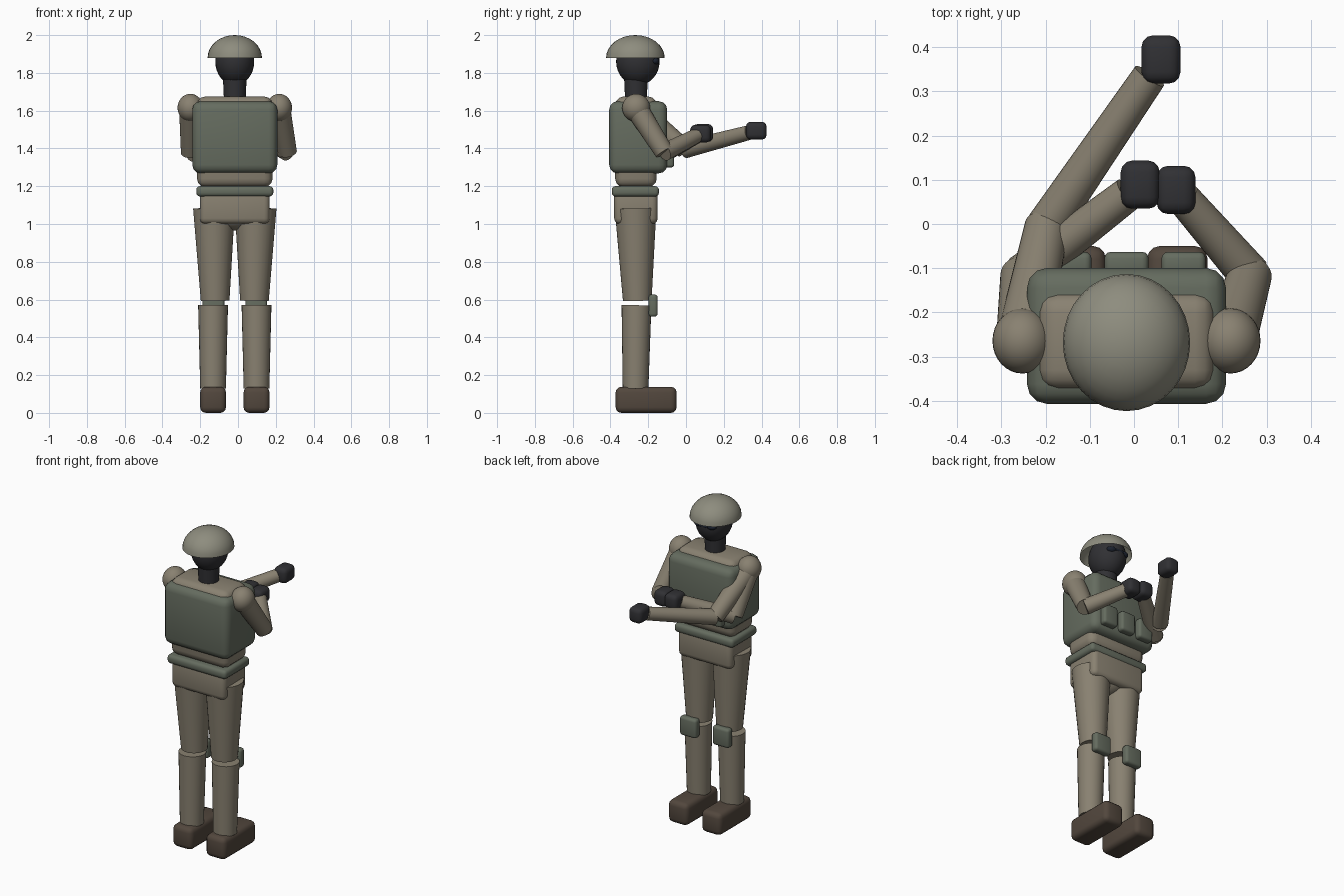
import bpy
import bmesh
from math import radians
from mathutils import Matrix, Vector

if "Cube" in bpy.data.objects:
    bpy.data.objects.remove(bpy.data.objects["Cube"], do_unlink=True)

MID_X, MID_Y = -0.017, -0.265


def material(name, r, g, b):
    mat = bpy.data.materials.new(name)
    mat.use_nodes = True
    mat.diffuse_color = (r, g, b, 1)
    shader = mat.node_tree.nodes["Principled BSDF"]
    shader.inputs["Base Color"].default_value = (r, g, b, 1)
    shader.inputs["Roughness"].default_value = 0.8
    return mat


CLOTH = material("tan cloth", 0.25, 0.22, 0.165)
GREEN = material("green webbing", 0.13, 0.15, 0.115)
DARK = material("dark knit", 0.03, 0.03, 0.034)
LEATHER = material("brown leather", 0.085, 0.063, 0.047)
SHELL = material("helmet paint", 0.27, 0.265, 0.21)
GLASS = material("dark glass", 0.012, 0.017, 0.03)


def finish(name, bm, mat):
    mesh = bpy.data.meshes.new(name)
    bmesh.ops.recalc_face_normals(bm, faces=bm.faces)
    bm.to_mesh(mesh)
    bm.free()
    mesh.materials.append(mat)
    obj = bpy.data.objects.new(name, mesh)
    bpy.context.collection.objects.link(obj)
    bpy.ops.object.select_all(action="DESELECT")
    obj.select_set(True)
    bpy.context.view_layer.objects.active = obj
    bpy.ops.object.shade_smooth_by_angle(angle=radians(40))
    return obj


def box(name, centre, size, bevel, mat):
    """Rounded box."""
    bm = bmesh.new()
    bmesh.ops.create_cube(bm, size=1)
    bmesh.ops.scale(bm, vec=size, verts=bm.verts)
    bmesh.ops.bevel(bm, geom=bm.edges[:], offset=bevel, segments=3,
                    profile=0.5, affect="EDGES")
    obj = finish(name, bm, mat)
    obj.location = centre
    return obj


def ball(name, centre, radii, mat, dome=False):
    """Ellipsoid, or only its open upper half."""
    bm = bmesh.new()
    bmesh.ops.create_uvsphere(bm, u_segments=32, v_segments=16, radius=1)
    if dome:
        low = [v for v in bm.verts if v.co.z < -0.01]
        bmesh.ops.delete(bm, geom=low, context="VERTS")
    bmesh.ops.scale(bm, vec=radii, verts=bm.verts)
    obj = finish(name, bm, mat)
    obj.location = centre
    return obj


def limb(name, start, end, r_start, r_end, mat):
    """Tapered cylinder between two points."""
    start, end = Vector(start), Vector(end)
    axis = end - start
    turn = axis.to_track_quat("Z", "Y").to_matrix().to_4x4()
    bm = bmesh.new()
    bmesh.ops.create_cone(bm, cap_ends=True, segments=28, radius1=r_start,
                          radius2=r_end, depth=axis.length)
    bmesh.ops.transform(bm, matrix=turn, verts=bm.verts)
    obj = finish(name, bm, mat)
    obj.location = (start + end) / 2
    return obj


# Head and helmet
ball("head", (MID_X, -0.255, 1.86), (0.103, 0.115, 0.125), DARK)
ball("helmet", (MID_X, -0.268, 1.88), (0.144, 0.155, 0.12), SHELL, dome=True)
limb("neck", (MID_X, MID_Y, 1.65), (MID_X, MID_Y, 1.78), 0.057, 0.063, DARK)
box("goggle_bridge", (MID_X, -0.15, 1.862), (0.06, 0.02, 0.014), 0.005, GLASS)

# Torso, vest and belt
box("torso", (MID_X, MID_Y, 1.435), (0.4, 0.22, 0.48), 0.045, CLOTH)
box("vest", (MID_X, -0.253, 1.459), (0.45, 0.307, 0.382), 0.045, GREEN)
box("belt", (MID_X, -0.268, 1.173), (0.408, 0.25, 0.055), 0.02, GREEN)
box("pelvis", (MID_X, MID_Y, 1.095), (0.37, 0.23, 0.19), 0.03, CLOTH)
ball("crotch", (MID_X, MID_Y, 1.045), (0.11, 0.1, 0.08), CLOTH)
for i, label in enumerate(("right", "middle", "left")):
    box(label + "_pouch", (MID_X + (i - 1) * 0.129, -0.09, 1.362),
        (0.1, 0.054, 0.125), 0.015, GREEN)

# Legs, knee pads, boots, goggles and shoulders on both sides
for side, s in (("right", -1), ("left", 1)):
    def at(x, y, z):
        return (MID_X + s * x, y, z)

    limb(side + "_thigh", at(0.11, -0.267, 1.083), at(0.104, -0.258, 0.594),
         0.111, 0.076, CLOTH)
    limb(side + "_shin", at(0.115, -0.262, 0.57), at(0.115, -0.267, 0.13),
         0.079, 0.068, CLOTH)
    box(side + "_knee_pad", at(0.113, -0.174, 0.568), (0.115, 0.048, 0.118),
        0.016, GREEN)
    box(side + "_boot", at(0.115, -0.211, 0.069), (0.137, 0.323, 0.138),
        0.03, LEATHER)
    ball(side + "_goggle", at(0.042, -0.168, 1.862), (0.032, 0.026, 0.019), GLASS)
    ball(side + "_shoulder", at(0.235, -0.264, 1.615), (0.068, 0.074, 0.074), CLOTH)

# Arms: shoulder, elbow and hand points; the right shoulder carries two
ARMS = {
    "left": ((0.217, -0.264, 1.615), (0.262, -0.115, 1.38), (0.095, 0.077, 1.478)),
    "right": ((-0.252, -0.264, 1.615), (-0.252, -0.115, 1.375), (0.014, 0.089, 1.482)),
    "right_extended": ((-0.252, -0.264, 1.615), (-0.197, -0.005, 1.395),
                       (0.061, 0.372, 1.494)),
}
for side, (shoulder, elbow, hand) in ARMS.items():
    wrist = Vector(elbow).lerp(Vector(hand), 0.9)
    limb(side + "_upper_arm", shoulder, elbow, 0.06, 0.05, CLOTH)
    limb(side + "_forearm", elbow, wrist, 0.047, 0.039, CLOTH)
    box(side + "_hand", hand, (0.088, 0.109, 0.094), 0.026, DARK)
